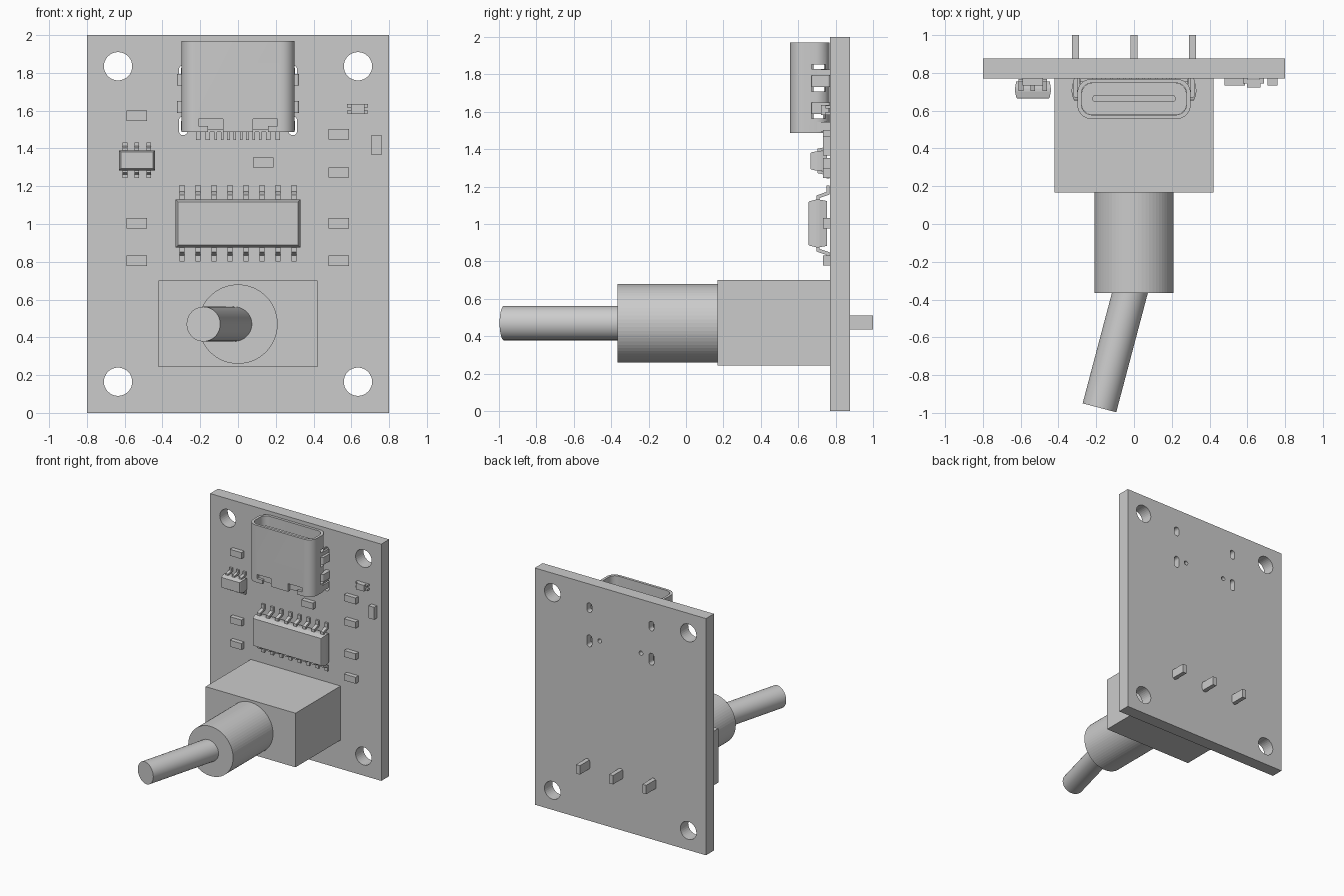
import bpy, bmesh, math
from mathutils import Vector, Matrix

cube = bpy.data.objects.get("Cube")
if cube:
    bpy.data.objects.remove(cube)

grey = bpy.data.materials.new("plain grey")
grey.use_nodes = True
grey.diffuse_color = (0.6, 0.6, 0.6, 1)
grey.node_tree.nodes["Principled BSDF"].inputs["Base Color"].default_value = (0.6, 0.6, 0.6, 1)

FACE, BACK = 0.77, 0.876   # front and back planes of the board


def finish(name, bm):
    bmesh.ops.recalc_face_normals(bm, faces=bm.faces)
    mesh = bpy.data.meshes.new(name)
    bm.to_mesh(mesh)
    bm.free()
    mesh.materials.append(grey)
    obj = bpy.data.objects.new(name, mesh)
    bpy.context.collection.objects.link(obj)
    return obj


def loft(name, rings):
    """Closed solid through rings with equal point counts."""
    bm = bmesh.new()
    loops = [[bm.verts.new(p) for p in ring] for ring in rings]
    bm.faces.new(loops[0])
    bm.faces.new(loops[-1])
    n = len(loops[0])
    for a, b in zip(loops, loops[1:]):
        for i in range(n):
            bm.faces.new((a[i], a[(i + 1) % n], b[(i + 1) % n], b[i]))
    return finish(name, bm)


def rect_xz(x0, x1, z0, z1, y):
    return [(x0, y, z0), (x1, y, z0), (x1, y, z1), (x0, y, z1)]


def box(name, x0, x1, y0, y1, z0, z1):
    return loft(name, [rect_xz(x0, x1, z0, z1, y) for y in (y0, y1)])


def rounded(cx, cy, w, h, r, steps=8):
    """Outline of a rounded rectangle."""
    pts = []
    for k, (sx, sy) in enumerate([(1, 1), (-1, 1), (-1, -1), (1, -1)]):
        for i in range(steps + 1):
            a = math.pi / 2 * (k + i / steps)
            pts.append((cx + sx * (w / 2 - r) + r * math.cos(a),
                        cy + sy * (h / 2 - r) + r * math.sin(a)))
    return pts


def prism_y(name, outline, y0, y1):
    return loft(name, [[(u, y, v) for u, v in outline] for y in (y0, y1)])


def prism_z(name, outline, z0, z1):
    return loft(name, [[(u, v, z) for u, v in outline] for z in (z0, z1)])


def cylinder(name, start, end, radius, sides):
    start, end = Vector(start), Vector(end)
    axis = end - start
    bm = bmesh.new()
    turn = axis.to_track_quat('Z', 'Y').to_matrix().to_4x4()
    bmesh.ops.create_cone(bm, cap_ends=True, segments=sides, radius1=radius, radius2=radius,
                          depth=axis.length,
                          matrix=Matrix.Translation((start + end) / 2) @ turn)
    return finish(name, bm)


def cut(target, cutters):
    for c in cutters:
        mod = target.modifiers.new("cut", 'BOOLEAN')
        mod.object, mod.operation, mod.solver = c, 'DIFFERENCE', 'EXACT'
        bpy.context.view_layer.objects.active = target
        bpy.ops.object.modifier_apply(modifier=mod.name)
        bpy.data.objects.remove(c)


def smooth(obj):
    bpy.ops.object.select_all(action='DESELECT')
    obj.select_set(True)
    bpy.context.view_layer.objects.active = obj
    bpy.ops.object.shade_smooth_by_angle(angle=math.radians(30))


# Circuit board with mounting, connector and switch holes
board = box("circuit_board", -0.8, 0.8, FACE, BACK, 0, 2)
holes = []


def hole(x, z, w, h, r):
    holes.append(prism_y("hole_cutter", rounded(x, z, w, h, r), FACE - 0.1, BACK + 0.1))


for s in (-1, 1):
    for z in (0.165, 1.835):
        hole(s * 0.635, z, 0.15, 0.15, 0.0749)
    hole(s * 0.29, 1.8, 0.045, 0.08, 0.022)
    hole(s * 0.29, 1.52, 0.045, 0.1, 0.022)
    hole(s * 0.193, 1.545, 0.036, 0.036, 0.0179)
for x in (-0.31, 0, 0.31):
    hole(x, 0.475, 0.05, 0.09, 0.024)
cut(board, holes)

# Toggle switch
box("switch_body", -0.42, 0.42, 0.168, FACE, 0.243, 0.7)
cylinder("switch_bushing", (0, 0.17, 0.47), (0, -0.365, 0.47), 0.21, 64)
smooth(cylinder("switch_lever", (0.03, -0.17, 0.47), (-0.183, -0.973, 0.47), 0.092, 48))
for x in (-0.31, 0, 0.31):
    box("switch_terminal", x - 0.018, x + 0.018, FACE - 0.01, 1, 0.437, 0.512)

# Connector shell: rounded tube, open at the top, with slots
MID = 0.662
shell = prism_z("connector_shell", rounded(0, MID, 0.6, 0.212, 0.075), 1.487, 1.97)
cutters = [prism_z("shell_cutter", rounded(0, MID, 0.556, 0.168, 0.055), 1.4, 2.1)]
for s in (-1, 1):
    a, b = sorted((s * 0.08, s * 0.21))
    cutters.append(box("notch_cutter", a, b, 0.5, 0.6, 1.52, 1.555))
    a, b = sorted((s * 0.08, s * 0.16))
    cutters.append(box("notch_cutter", a, b, 0.5, 0.6, 1.4, 1.54))
    a, b = sorted((s * 0.25, s * 0.4))
    for z in (1.575, 1.72, 1.84):
        cutters.append(box("side_cutter", a, b, 0.67, 0.745, z - 0.012, z + 0.012))
cut(shell, cutters)
smooth(shell)

# Connector insulator, tongue, legs and contacts
prism_z("connector_insulator", rounded(0, MID, 0.555, 0.167, 0.055), 1.5, 1.56)
prism_z("connector_tongue", rounded(0, 0.664, 0.44, 0.038, 0.017), 1.55, 1.92)
for s in (-1, 1):
    a, b = sorted((s * 0.285, s * 0.324))
    for z in (1.745, 1.6):
        prism_z("shell_leg", rounded((a + b) / 2, 0.72, b - a, 0.1, 0.015), z - 0.012, z + 0.05)
    a, b = sorted((s * 0.285, s * 0.302))
    for z in (1.8, 1.52):
        box("shell_prong", a, b, 0.7, 0.84, z - 0.025, z + 0.025)
    for x, w in ((0.017, 0.014), (0.05, 0.014), (0.083, 0.014), (0.117, 0.014),
                 (0.16, 0.024), (0.21, 0.024)):
        box("connector_contact", s * x - w / 2, s * x + w / 2, 0.75, FACE, 1.445, 1.53)


# Chips: bevelled bodies with bent leads on both long sides
def chip(name, x, z, w, h, front, back, inset, lead_xs, lead_w, reach):
    mid = (front + back) / 2

    def ring(y, i):
        return rect_xz(x - w / 2 + i, x + w / 2 - i, z - h / 2 + i, z + h / 2 - i, y)
    loft(name + "_body", [ring(front, inset * 1.6), ring(front + 0.008, inset), ring(mid - 0.008, 0),
                          ring(mid + 0.008, 0), ring(back, inset)])
    for lx in lead_xs:
        for s in (-1, 1):
            path = [(mid - 0.007, h / 2 - 0.01), (mid - 0.007, h / 2 + reach * 0.3),
                    (FACE - 0.018, h / 2 + reach * 0.55), (FACE - 0.018, h / 2 + reach)]
            shift = (0.0, -0.014, -0.014, 0.0)
            under = [(y + 0.016, v + d) for (y, v), d in zip(path, shift)]
            outline = path + under[::-1]
            loft(name + "_lead", [[(lx + e, y, z + s * v) for y, v in outline]
                                  for e in (-lead_w / 2, lead_w / 2)])


chip("large_chip", 0, 1.003, 0.66, 0.255, 0.655, 0.755, 0.008,
     [(i - 3.5) * 0.0847 for i in range(8)], 0.028, 0.075)
chip("small_chip", -0.535, 1.337, 0.19, 0.105, 0.665, 0.755, 0.006,
     [-0.535 + i * 0.0633 for i in (-1, 0, 1)], 0.024, 0.042)

# Small rectangular components
for x, z in ((-0.535, 1.573), (-0.535, 1.004), (-0.535, 0.805), (0.533, 1.475),
             (0.533, 1.272), (0.533, 1.004), (0.533, 0.805), (0.133, 1.325)):
    box("resistor", x - 0.054, x + 0.054, 0.732, FACE, z - 0.027, z + 0.027)
box("upright_resistor", 0.707, 0.76, 0.732, FACE, 1.365, 1.47)

# Tiny sensor with four corner tabs
box("sensor_body", 0.598, 0.67, 0.723, FACE - 0.005, 1.583, 1.635)
for x in (0.59, 0.677):
    for z in (1.592, 1.626):
        box("sensor_tab", x - 0.012, x + 0.012, 0.745, FACE, z - 0.008, z + 0.008)
